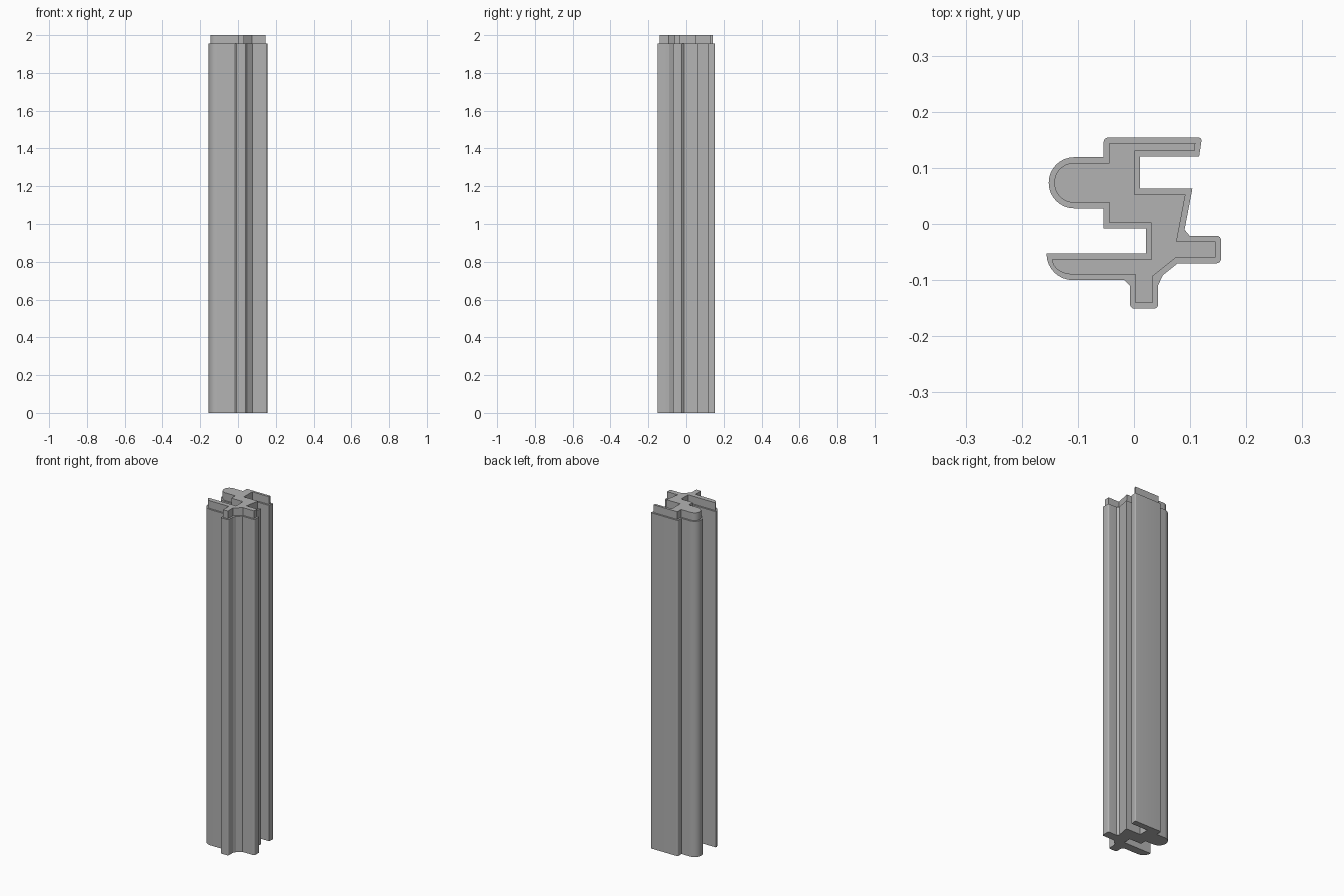
import bpy, bmesh, math
from mathutils import Vector

cube = bpy.data.objects.get("Cube")
if cube:
    bpy.data.objects.remove(cube, do_unlink=True)

# Single bare-metal colour
metal = bpy.data.materials.new("plain grey")
metal.use_nodes = True
grey = (0.45, 0.45, 0.45, 1)
metal.diffuse_color = grey
metal.node_tree.nodes["Principled BSDF"].inputs["Base Color"].default_value = grey

# Clockwise section: x, y, corner size (positive = rounded, negative = chamfer)
SECTION = [
    (-.054, .154, .008), (.121, .154, .006), (.116, .12, 0),       # back flange
    (.011, .12, 0), (.011, .063, 0), (.104, .063, 0),              # right groove
    (.088, -.021, -.011), (.155, -.021, .008), (.155, -.07, .008), # right rib
    (.078, -.07, 0), (.043, -.098, -.011),
    (.043, -.151, .008), (-.007, -.151, .008), (-.007, -.1, -.01), # front rib
    (-.156, -.1, .047), (-.156, -.053, 0),                         # front flange
    (.021, -.053, 0), (.021, -.008, 0), (-.054, -.008, 0),         # left groove
    (-.054, .028, 0), (-.152, .028, .045), (-.152, .119, .045),    # round rib
    (-.054, .119, 0),
]


def inset(section, amount):
    """Shrink the section with mitred corners; convex rounds get tighter."""
    pts = [Vector(c[:2]) for c in section]
    result = []
    for i, p in enumerate(pts):
        u = (p - pts[i - 1]).normalized()
        v = (pts[(i + 1) % len(pts)] - p).normalized()
        m, n = Vector((u.y, -u.x)), Vector((v.y, -v.x))
        q = p + (m + n) * amount / (1 + m.dot(n))
        result.append((q.x, q.y, max(section[i][2] - amount, 0)))
    return result


def outline(section, steps=8):
    """Expand rounded and chamfered corners into points."""
    pts = [Vector(c[:2]) for c in section]
    result = []
    for i, p in enumerate(pts):
        size = section[i][2]
        if size == 0:
            result.append(p)
            continue
        a, b = pts[i - 1] - p, pts[(i + 1) % len(pts)] - p
        a = a.normalized() * min(abs(size), a.length)
        b = b.normalized() * min(abs(size), b.length)
        if size < 0:
            result += [p + a, p + b]
            continue
        for k in range(steps + 1):
            t = k / steps * math.pi / 2
            result.append(p + a * (1 - math.sin(t)) + b * (1 - math.cos(t)))
    return result


def extrude(name, section, bottom, top):
    bm = bmesh.new()
    base = bm.faces.new([bm.verts.new((p.x, p.y, bottom)) for p in outline(section)])
    grown = bmesh.ops.extrude_face_region(bm, geom=[base], use_keep_orig=True)
    verts = [g for g in grown["geom"] if isinstance(g, bmesh.types.BMVert)]
    bmesh.ops.translate(bm, verts=verts, vec=(0, 0, top - bottom))
    bmesh.ops.remove_doubles(bm, verts=bm.verts, dist=1e-5)
    bmesh.ops.recalc_face_normals(bm, faces=bm.faces)
    mesh = bpy.data.meshes.new(name)
    bm.to_mesh(mesh)
    bm.free()
    mesh.materials.append(metal)
    obj = bpy.data.objects.new(name, mesh)
    bpy.context.collection.objects.link(obj)
    bpy.ops.object.select_all(action="DESELECT")
    obj.select_set(True)
    bpy.context.view_layer.objects.active = obj
    bpy.ops.object.shade_smooth_by_angle(angle=math.radians(25))


# Long body and the stepped-in end above it
extrude("profile_body", SECTION, 0, 1.955)
extrude("stepped_end", inset(SECTION, .01), 1.955, 2)
